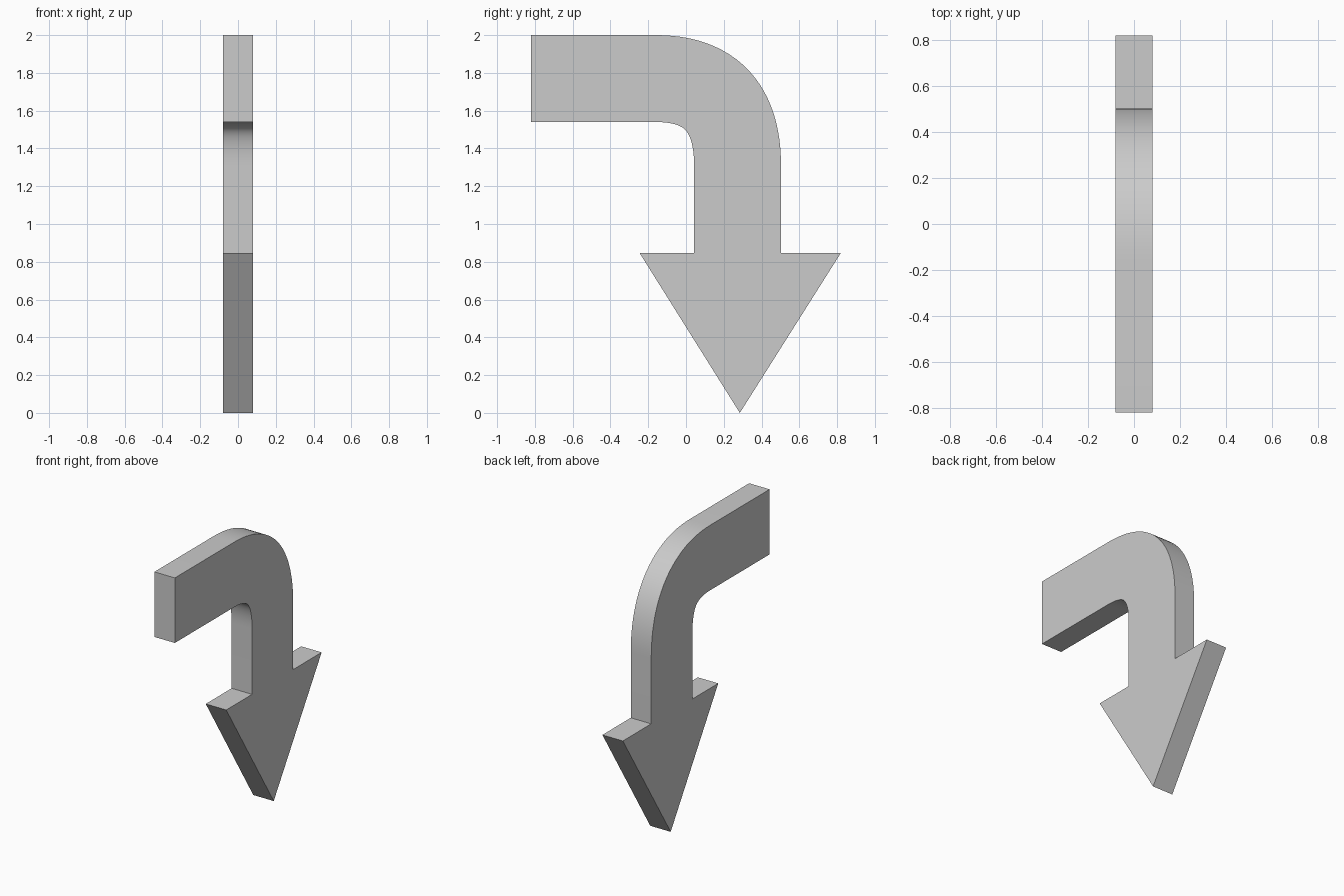
import bpy, bmesh
from mathutils import Vector

if "Cube" in bpy.data.objects:
    bpy.data.objects.remove(bpy.data.objects["Cube"])

HALF_T, HALF_W, STEPS = 0.08, 0.23, 24

# Centre line of the bend: (y, z) quadratic curve
A, B, C = Vector((-0.16, 1.77)), Vector((0.273, 1.77)), Vector((0.273, 1.31))


def bend(offset):
    """Points of the bend, pushed sideways from the centre line."""
    pts = []
    for i in range(STEPS + 1):
        t = i / STEPS
        p = A * (1 - t) ** 2 + B * 2 * t * (1 - t) + C * t * t
        d = ((B - A) * (1 - t) + (C - B) * t).normalized()
        pts.append(p + Vector((-d.y, d.x)) * offset)
    return pts


# Outline: shaft top, outer bend, arrow head, inner bend, shaft underside
head = [(0.503, 0.847), (0.82, 0.847), (0.285, 0.0), (-0.246, 0.847), (0.043, 0.847)]
outline = [(-0.82, 2.0)] + bend(HALF_W) + head + bend(-HALF_W)[::-1] + [(-0.82, 1.54)]

# Extrude the outline across x
bm = bmesh.new()
face = bm.faces.new([bm.verts.new((-HALF_T, y, z)) for y, z in outline])
ext = bmesh.ops.extrude_face_region(bm, geom=[face])
moved = [v for v in ext["geom"] if isinstance(v, bmesh.types.BMVert)]
bmesh.ops.translate(bm, verts=moved, vec=(2 * HALF_T, 0, 0))
bmesh.ops.recalc_face_normals(bm, faces=bm.faces)
mesh = bpy.data.meshes.new("bent_arrow")
bm.to_mesh(mesh)
bm.free()
arrow = bpy.data.objects.new("bent_arrow", mesh)
bpy.context.collection.objects.link(arrow)

# Smooth only the bend
bpy.context.view_layer.objects.active = arrow
arrow.select_set(True)
bpy.ops.object.shade_smooth_by_angle(angle=0.5)
